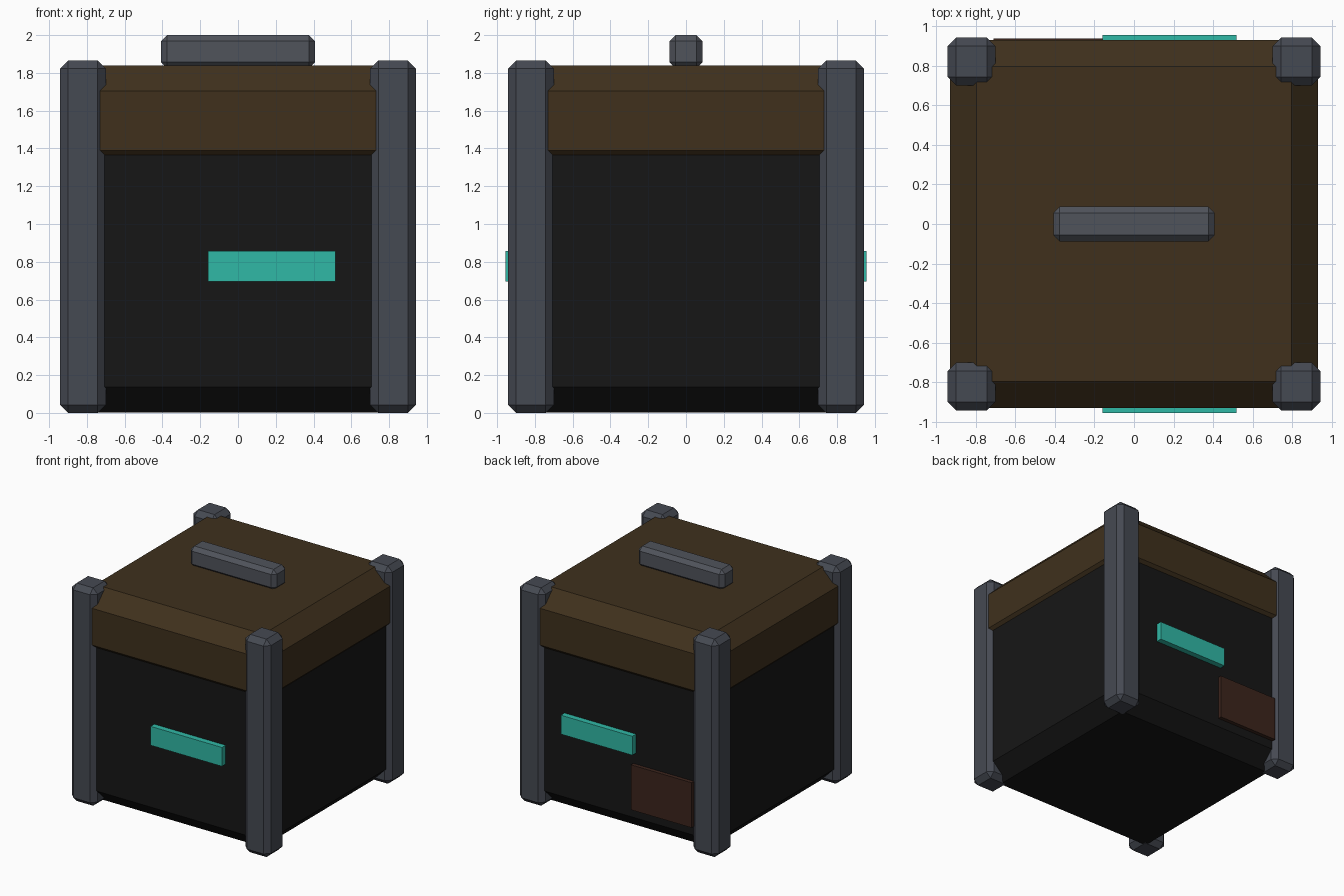
import bpy
import bmesh

if "Cube" in bpy.data.objects:
    bpy.data.objects.remove(bpy.data.objects["Cube"])


def material(name, rgb):
    mat = bpy.data.materials.new(name)
    mat.diffuse_color = (*rgb, 1.0)
    mat.use_nodes = True
    mat.node_tree.nodes["Principled BSDF"].inputs["Base Color"].default_value = mat.diffuse_color
    return mat


def box(name, lo, hi, mat, bevel=0.0):
    """Axis-aligned box between two corners, with flat chamfered edges."""
    mesh = bpy.data.meshes.new(name)
    bm = bmesh.new()
    bmesh.ops.create_cube(bm, size=1.0)
    for v in bm.verts:
        v.co = [lo[i] + (v.co[i] + 0.5) * (hi[i] - lo[i]) for i in range(3)]
    if bevel:
        bmesh.ops.bevel(bm, geom=bm.edges[:], offset=bevel, segments=1,
                        profile=0.5, affect='EDGES')
    bmesh.ops.recalc_face_normals(bm, faces=bm.faces[:])
    bm.to_mesh(mesh)
    bm.free()
    mesh.materials.append(mat)
    obj = bpy.data.objects.new(name, mesh)
    bpy.context.collection.objects.link(obj)
    return obj


black = material("black_shell", (0.008, 0.008, 0.008))
brown = material("brown_lid", (0.05, 0.03, 0.012))
steel = material("dark_steel", (0.06, 0.067, 0.085))
grip = material("handle_steel", (0.08, 0.087, 0.105))
teal = material("teal_strip", (0.03, 0.48, 0.38))
rust = material("rust_patch", (0.045, 0.018, 0.012))

# Body and the slightly wider lid that overlaps it
box("body", (-0.905, -0.905, 0.003), (0.905, 0.905, 1.66), black, 0.135)
box("lid", (-0.93, -0.93, 1.255), (0.93, 0.93, 1.84), brown, 0.135)

# Corner posts
inner, outer = 0.70, 0.942
for sx, side in ((-1, "left"), (1, "right")):
    for sy, end in ((-1, "front"), (1, "back")):
        xs = sorted((sx * inner, sx * outer))
        ys = sorted((sy * inner, sy * outer))
        box(f"{end}_{side}_post", (xs[0], ys[0], 0.0), (xs[1], ys[1], 1.865),
            steel, 0.043)

# Top handle
box("handle", (-0.408, -0.088, 1.825), (0.408, 0.088, 2.0), grip, 0.032)

# Light strips on front and back, plus a rusty panel low on the back
box("front_strip", (-0.16, -0.955, 0.695), (0.517, -0.88, 0.857), teal)
box("back_strip", (-0.16, 0.88, 0.695), (0.517, 0.955, 0.857), teal)
box("back_panel", (-0.71, 0.88, 0.215), (-0.135, 0.938, 0.60), rust)
